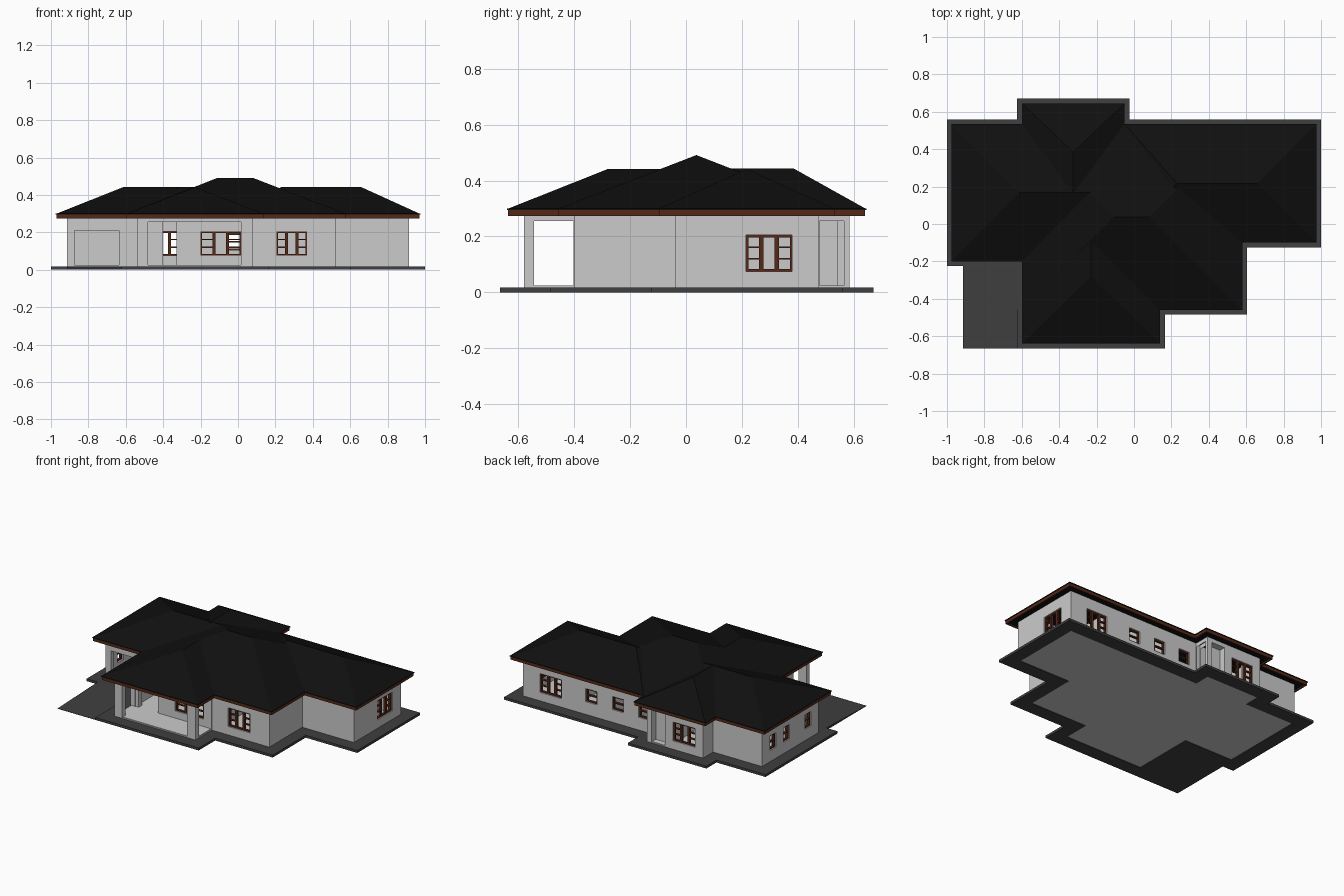
import bpy, bmesh
from mathutils import Vector

if "Cube" in bpy.data.objects:
    bpy.data.objects.remove(bpy.data.objects["Cube"])


def material(name, r, g, b):
    m = bpy.data.materials.new(name)
    m.diffuse_color = (r, g, b, 1)
    m.use_nodes = True
    m.node_tree.nodes["Principled BSDF"].inputs["Base Color"].default_value = m.diffuse_color
    return m


ROOF = material("black_roofing", 0.005, 0.005, 0.005)
WOOD = material("brown_wood", 0.09, 0.022, 0.009)
PAVING = material("dark_paving", 0.05, 0.05, 0.05)


def finish(name, bm, mat=None):
    bmesh.ops.recalc_face_normals(bm, faces=bm.faces)
    me = bpy.data.meshes.new(name)
    bm.to_mesh(me)
    bm.free()
    ob = bpy.data.objects.new(name, me)
    bpy.context.collection.objects.link(ob)
    if mat:
        me.materials.append(mat)
    return ob


def boxes(name, items, mat=None):
    """One object made of boxes given as (x0, x1, y0, y1, z0, z1)."""
    bm = bmesh.new()
    for x0, x1, y0, y1, z0, z1 in items:
        vs = bmesh.ops.create_cube(bm, size=1)["verts"]
        for v in vs:
            v.co = Vector((x0 if v.co.x < 0 else x1,
                           y0 if v.co.y < 0 else y1,
                           z0 if v.co.z < 0 else z1))
    return finish(name, bm, mat)


def offset(poly, d):
    """Move a counter-clockwise right-angled outline inward by d."""
    out = []
    for i, p in enumerate(poly):
        p = Vector(p)
        a = (p - Vector(poly[i - 1])).normalized()
        b = (Vector(poly[(i + 1) % len(poly)]) - p).normalized()
        out.append(p + d * Vector((-a.y - b.y, a.x + b.x)))
    return out


def prism(name, poly, z0, z1, mat=None):
    bm = bmesh.new()
    lo = [bm.verts.new((p[0], p[1], z0)) for p in poly]
    hi = [bm.verts.new((p[0], p[1], z1)) for p in poly]
    bm.faces.new(lo)
    bm.faces.new(hi)
    for i in range(len(poly)):
        bm.faces.new((lo[i - 1], lo[i], hi[i], hi[i - 1]))
    return finish(name, bm, mat)


def ring(name, outer, inner, z0, z1, mat=None):
    bm = bmesh.new()
    loops = [[bm.verts.new((p[0], p[1], z)) for p in poly]
             for poly, z in ((outer, z0), (outer, z1), (inner, z1), (inner, z0))]
    for k in range(4):
        a, b = loops[k], loops[(k + 1) % 4]
        for i in range(len(a)):
            bm.faces.new((a[i - 1], a[i], b[i], b[i - 1]))
    return finish(name, bm, mat)


def hip(name, x0, x1, y0, y1, ridge):
    bm = bmesh.new()
    for p in [(x, y, 0.298) for x in (x0, x1) for y in (y0, y1)] + ridge:
        bm.verts.new(p)
    bmesh.ops.convex_hull(bm, input=bm.verts)
    bmesh.ops.dissolve_limit(bm, angle_limit=0.01, verts=bm.verts, edges=bm.edges)
    return finish(name, bm, ROOF)


# outer wall outline; everything else is offset from it
WALL = [(-0.915, -0.14), (-0.54, -0.14), (-0.54, -0.58), (0.08, -0.58),
        (0.08, -0.40), (0.52, -0.40), (0.52, -0.04), (0.915, -0.04),
        (0.915, 0.475), (-0.11, 0.475), (-0.11, 0.585), (-0.54, 0.585),
        (-0.54, 0.475), (-0.915, 0.475)]
T = 0.035

# ground works
ring("paved_apron", offset(WALL, -0.085), offset(WALL, 0.01), 0, 0.017, PAVING)
prism("floor", offset(WALL, 0.005), 0.004, 0.025)
bm = bmesh.new()
for p in [(x, y, z) for x in (-0.915, -0.625)
          for y, z in ((-0.665, 0), (-0.665, 0.002), (-0.225, 0), (-0.225, 0.017))]:
    bm.verts.new(p)
bmesh.ops.convex_hull(bm, input=bm.verts)
finish("driveway_ramp", bm, PAVING)

# windows: (axis the wall runs along, outer wall plane, inward sign, a, b, z0, z1)
LARGE = [("x", -0.40, 1, -0.20, 0.015, 0.075, 0.205),
         ("x", -0.40, 1, 0.205, 0.37, 0.075, 0.205),
         ("y", 0.915, -1, 0.215, 0.38, 0.075, 0.205),
         ("x", 0.475, -1, 0.62, 0.785, 0.075, 0.205),
         ("x", 0.585, -1, -0.48, -0.31, 0.075, 0.205)]
SMALL = [("x", 0.475, -1, a, a + 0.085, 0.105, 0.195) for a in (0.35, 0.145, -0.055)]
SMALL += [("y", -0.915, 1, a, a + 0.065, 0.095, 0.195) for a in (0.325, 0.175, -0.06)]


def wall_box(axis, a, b, c, d, z0, z1):
    c, d = sorted((c, d))
    return (a, b, c, d, z0, z1) if axis == "x" else (c, d, a, b, z0, z1)


cuts = [wall_box(ax, a, b, p - s * 0.02, p + s * (T + 0.01), z0, z1)
        for ax, p, s, a, b, z0, z1 in LARGE + SMALL]
cuts += [(-0.875, -0.635, -0.18, -0.09, 0.02, 0.21),     # garage door
         (-0.48, -0.33, -0.42, -0.35, 0.02, 0.255),      # entrance door
         (-0.48, 0.015, -0.60, -0.543, 0.02, 0.255),     # porch front
         (-0.56, -0.50, -0.543, -0.402, 0.02, 0.255),    # porch sides
         (0.04, 0.10, -0.543, -0.402, 0.02, 0.255),
         (-0.09, -0.147, 0.477, 0.565, 0.02, 0.255),     # back porch side
         (-0.25, -0.147, 0.54, 0.60, 0.02, 0.255)]       # back porch rear


def cut(ob):
    cutter = boxes("opening_cutter", [(min(c[:2]), max(c[:2])) + c[2:] for c in cuts])
    cutter.hide_render = True
    mod = ob.modifiers.new("openings", "BOOLEAN")
    mod.object, mod.operation, mod.solver = cutter, "DIFFERENCE", "EXACT"
    bpy.context.view_layer.objects.active = ob
    bpy.ops.object.modifier_apply(modifier=mod.name)
    bpy.data.objects.remove(cutter)


# walls
cut(ring("outer_walls", WALL, offset(WALL, T), 0.005, 0.284))
cut(boxes("porch_back_wall", [(-0.535, 0.085, -0.40, -0.365, 0.005, 0.283)]))
boxes("inner_walls", [(x0, x1, y0, y1, 0.004, 0.28) for x0, x1, y0, y1 in (
    (-0.54, -0.515, -0.37, 0.45),      # garage and living room
    (-0.52, -0.40, 0.09, 0.115),
    (-0.275, -0.255, 0.15, 0.56),      # back bedroom
    (-0.26, -0.11, 0.445, 0.47),       # back porch
    (0.09, 0.11, -0.38, 0.45),         # bedrooms and bathrooms
    (0.10, 0.90, 0.06, 0.08),
    (0.10, 0.56, 0.18, 0.20),
    (0.28, 0.30, 0.19, 0.45),
    (0.55, 0.57, 0.07, 0.45),
    (-0.90, -0.53, 0.12, 0.14))])

# window frames
F = 0.008


def window(name, ax, p, s, a, b, z0, z1, panes):
    near, far = p + s * 0.008, p + s * 0.024
    items = []

    def bar(a0, a1, b0, b1):
        items.append(wall_box(ax, a0, a1, near, far, b0, b1))

    if panes == 3:
        w = (b - a) / 3
        for k in range(3):
            l, r = a + k * w, a + (k + 1) * w
            bar(l, l + F, z0, z1)
            bar(r - F, r, z0, z1)
            bar(l, r, z0, z0 + F)
            bar(l, r, z1 - F, z1)
            if k != 1:
                for t in (0.35, 0.66):
                    z = z0 + t * (z1 - z0)
                    bar(l, r, z - 0.003, z + 0.003)
    else:
        m = (z0 + z1) / 2
        for l, r, lo, hi in ((a, a + F, z0, z1), (b - F, b, z0, z1), (a, b, z0, z0 + F),
                             (a, b, z1 - F, z1), (a, b, m - 0.004, m + 0.004)):
            bar(l, r, lo, hi)
    boxes(name, items, WOOD)


for i, w in enumerate(LARGE):
    window(f"large_window_{i}", *w, 3)
for i, w in enumerate(SMALL):
    window(f"small_window_{i}", *w, 1)

# eaves
EAVE = offset(WALL, -0.06)
ring("fascia_board", offset(WALL, -0.056), offset(WALL, -0.046), 0.274, 0.297, WOOD)
prism("soffit", offset(WALL, -0.05), 0.283, 0.29, ROOF)
prism("roof_edge", EAVE, 0.295, 0.30, ROOF)

# hipped roofs: a main block and four wings
hip("main_roof", -0.60, 0.58, -0.46, 0.535, [(-0.11, 0.037, 0.491), (0.08, 0.037, 0.491)])
hip("left_wing_roof", -0.975, -0.233, -0.20, 0.535, [(-0.615, 0.168, 0.441), (-0.233, 0.168, 0.441)])
hip("right_wing_roof", -0.05, 0.975, -0.10, 0.535, [(0.23, 0.2175, 0.441), (0.66, 0.2175, 0.441)])
hip("porch_wing_roof", -0.60, 0.14, -0.64, -0.088, [(-0.23, -0.28, 0.441), (-0.23, -0.09, 0.441)])
hip("back_wing_roof", -0.60, -0.05, 0.16, 0.645, [(-0.325, 0.385, 0.443), (-0.325, 0.16, 0.443)])
